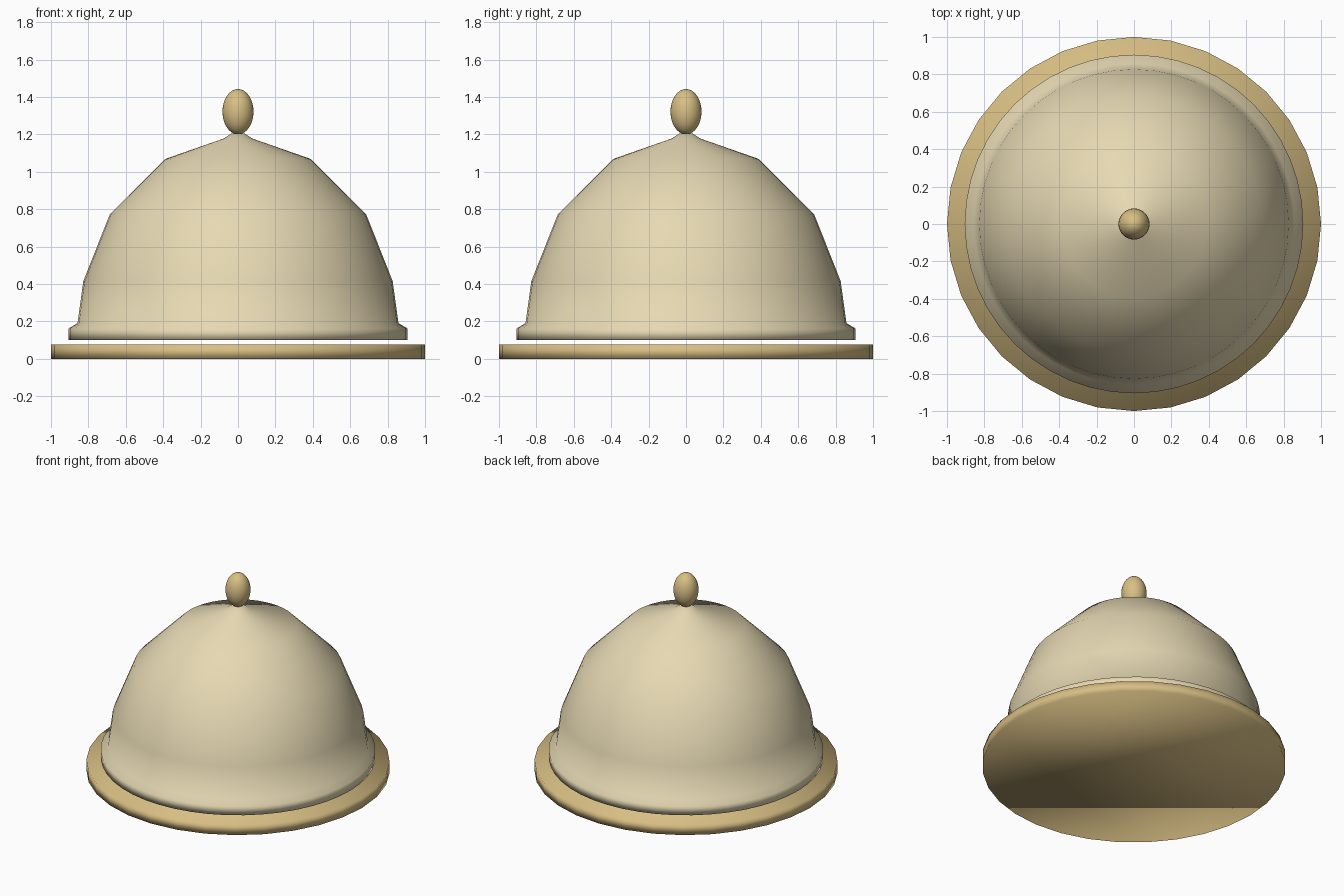
import bpy, bmesh, math

if "Cube" in bpy.data.objects:
    bpy.data.objects.remove(bpy.data.objects["Cube"])


def material(name, rgb):
    m = bpy.data.materials.new(name)
    m.diffuse_color = (*rgb, 1)
    m.use_nodes = True
    m.node_tree.nodes["Principled BSDF"].inputs["Base Color"].default_value = m.diffuse_color
    return m


def lathe(name, profile, sides, mat):
    """Revolve an (r, z) profile, bottom to top, and cap both ends."""
    bm = bmesh.new()
    rings = [[bm.verts.new((r * math.cos(math.tau * i / sides),
                            r * math.sin(math.tau * i / sides), z))
              for i in range(sides)] for r, z in profile]
    for low, high in zip(rings, rings[1:]):
        for i in range(sides):
            j = (i + 1) % sides
            bm.faces.new((low[i], low[j], high[j], high[i]))
    bm.faces.new(rings[0][::-1])
    bm.faces.new(rings[-1])
    for f in bm.faces:
        f.smooth = True
    mesh = bpy.data.meshes.new(name)
    bm.to_mesh(mesh)
    bm.free()
    mesh.materials.append(mat)
    obj = bpy.data.objects.new(name, mesh)
    bpy.context.collection.objects.link(obj)
    return obj


cream = material("cream", (0.79, 0.69, 0.45))
gold = material("gold", (0.69, 0.52, 0.23))

# Round base plate
lathe("base_plate", [(1.0, 0), (1.0, 0.075)], 32, gold)

# Domed cover with a flared rim, floating just above the plate
lathe("dome_cover", [(0.905, 0.10), (0.905, 0.163), (0.858, 0.19), (0.827, 0.415),
                     (0.685, 0.773), (0.39, 1.068), (0.075, 1.178), (0.035, 1.205)],
      48, cream)

# Egg-shaped knob
bpy.ops.mesh.primitive_uv_sphere_add(segments=32, ring_count=16, radius=1, location=(0, 0, 1.321))
knob = bpy.context.object
knob.name = "knob"
knob.scale = (0.083, 0.083, 0.121)
bpy.ops.object.transform_apply(location=False, rotation=False, scale=True)
bpy.ops.object.shade_smooth()
knob.data.materials.append(gold)
